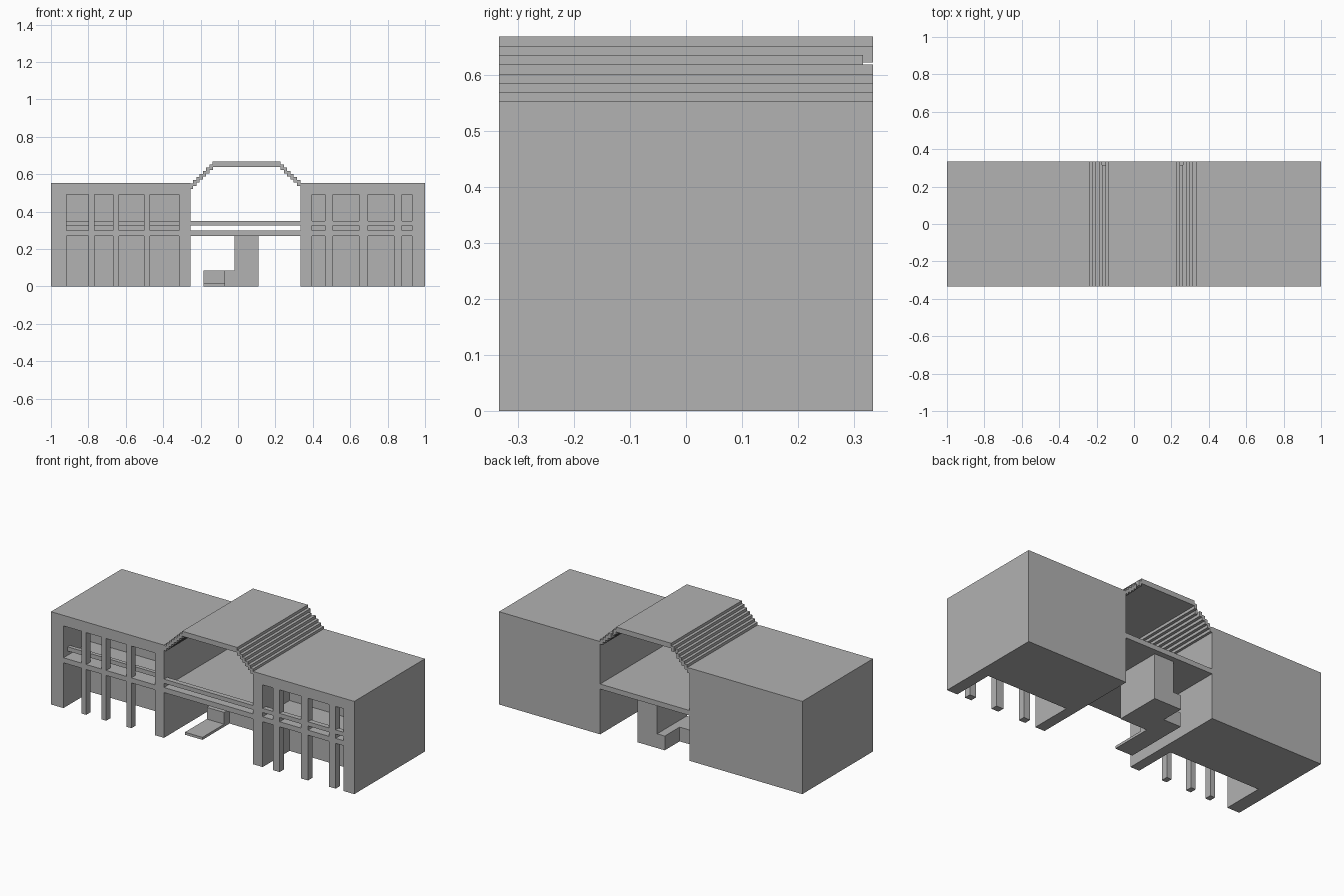
import bpy
import bmesh

if "Cube" in bpy.data.objects:
    bpy.data.objects.remove(bpy.data.objects["Cube"], do_unlink=True)

# Single concrete colour
concrete = bpy.data.materials.new("concrete_grey")
concrete.use_nodes = True
GREY = (0.445, 0.445, 0.445, 1)
concrete.diffuse_color = GREY
concrete.node_tree.nodes["Principled BSDF"].inputs["Base Color"].default_value = GREY

FRONT, BACK = -0.333, 0.333
RECESS = -0.08            # back wall of the loggias
ROOF, HEAD = 0.553, 0.49  # wing roof and opening head heights
FLOOR = (0.27, 0.30)      # upper floor slab
RAIL = (0.325, 0.35)      # balustrade bar


def prism(name, profile, y0, y1):
    """Extrude an (x, z) profile from y0 to y1."""
    bm = bmesh.new()
    face = bm.faces.new([bm.verts.new((x, y0, z)) for x, z in profile])
    out = bmesh.ops.extrude_face_region(bm, geom=[face])
    verts = [v for v in out["geom"] if isinstance(v, bmesh.types.BMVert)]
    bmesh.ops.translate(bm, verts=verts, vec=(0, y1 - y0, 0))
    bmesh.ops.recalc_face_normals(bm, faces=bm.faces)
    mesh = bpy.data.meshes.new(name)
    bm.to_mesh(mesh)
    bm.free()
    mesh.materials.append(concrete)
    obj = bpy.data.objects.new(name, mesh)
    bpy.context.collection.objects.link(obj)
    return obj


def box(name, x, y, z):
    return prism(name, [(x[0], z[0]), (x[1], z[0]), (x[1], z[1]), (x[0], z[1])], *y)


def wing(side, x0, x1, a, b, columns, rail_y):
    """Solid block with a two-storey loggia between x = a and x = b."""
    box(side + "_wing_block", (x0, x1), (RECESS, BACK), (0, ROOF))
    frame = [(x0, 0), (a, 0), (a, HEAD), (b, HEAD), (b, 0), (x1, 0), (x1, ROOF), (x0, ROOF)]
    prism(side + "_wing_frame", frame, FRONT, RECESS)
    box(side + "_wing_balcony", (a, b), (FRONT, RECESS), FLOOR)
    box(side + "_wing_rail", (a, b), rail_y, RAIL)
    for i, (c0, c1) in enumerate(columns):
        box(f"{side}_wing_column_{i + 1}", (c0, c1), (FRONT, FRONT + 0.04), (0, HEAD))


wing("right", -1, -0.255, -0.918, -0.315,
     [(-0.80, -0.768), (-0.668, -0.636), (-0.503, -0.47)], (-0.293, -0.27))
wing("left", 0.333, 1, 0.396, 0.93,
     [(0.465, 0.508), (0.648, 0.695), (0.834, 0.877)], (FRONT, FRONT + 0.03))

# Bridge between the wings
box("bridge_floor", (-0.255, 0.333), (FRONT, BACK), FLOOR)
box("bridge_rail", (-0.255, 0.333), (FRONT, FRONT + 0.03), RAIL)

# Stair: entry plate, landing and stepped core
box("stair_entry_plate", (-0.185, -0.07), (-0.235, -0.03), (0, 0.015))
box("stair_landing", (-0.185, -0.07), (-0.03, 0.16), (0, 0.085))
prism("stair_core", [(-0.07, 0), (0.11, 0), (0.11, 0.27), (-0.02, 0.27),
                     (-0.02, 0.085), (-0.07, 0.085)], 0.02, 0.30)

# Raised roof with stepped louvres down to each wing
box("raised_roof", (-0.135, 0.228), (FRONT, BACK), (0.638, 0.668))
RUN, RISE = 0.0175, 0.0167
for side, edge, sign, count in (("right", -0.135, -1, 7), ("left", 0.228, 1, 6)):
    for i in range(count):
        near = edge + sign * RUN * i
        far = max(near + sign * RUN, -0.255)
        top = 0.668 - RISE * (i + 1)
        end = BACK - 0.017 if i == 1 else BACK
        box(f"{side}_roof_step_{i + 1}", sorted((near, far)), (FRONT, end), (top - 0.03, top))
